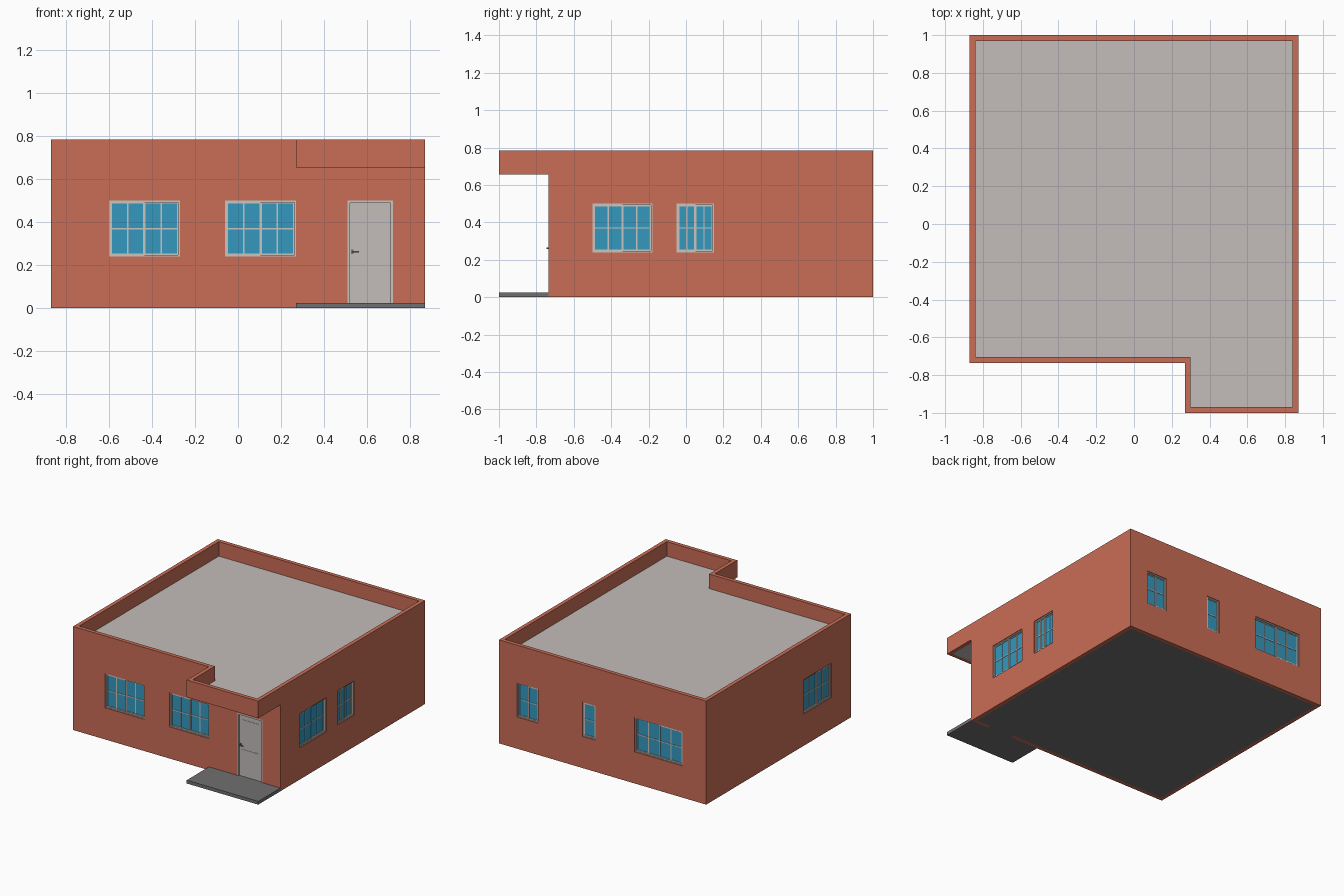
import bpy, bmesh

if "Cube" in bpy.data.objects:
    bpy.data.objects.remove(bpy.data.objects["Cube"])

def material(name, rgb):
    m = bpy.data.materials.new(name)
    m.diffuse_color = (*rgb, 1)
    m.use_nodes = True
    m.node_tree.nodes["Principled BSDF"].inputs["Base Color"].default_value = m.diffuse_color
    return m

BRICK = material("terracotta wall", (0.584, 0.153, 0.093))
PALE = material("pale grey", (0.552, 0.503, 0.497))
FRAME = material("frame white", (0.60, 0.56, 0.53))
GLASS = material("blue glass", (0.034, 0.314, 0.515))
SLAB = material("concrete grey", (0.16, 0.16, 0.16))
METAL = material("handle metal", (0.17, 0.17, 0.17))

X, Y0, Y1, PORCH, T = 0.87, -0.735, 1.0, -1.0, 0.03
PX = 0.27                 # left edge of the porch
TOP, CEIL, DECK, FLOOR = 0.785, 0.655, 0.675, 0.025


def finish(bm, name, mat):
    bmesh.ops.recalc_face_normals(bm, faces=bm.faces)
    me = bpy.data.meshes.new(name)
    bm.to_mesh(me)
    bm.free()
    me.materials.append(mat)
    ob = bpy.data.objects.new(name, me)
    bpy.context.collection.objects.link(ob)
    return ob


def prism(name, outline, z0, z1, mat):
    bm = bmesh.new()
    f = bm.faces.new([bm.verts.new((x, y, z0)) for x, y in outline])
    ext = bmesh.ops.extrude_face_region(bm, geom=[f], use_keep_orig=True)
    for v in ext["geom"]:
        if isinstance(v, bmesh.types.BMVert):
            v.co.z = z1
    return finish(bm, name, mat)


def boxes(name, items, mat):
    """One object from several (corner, corner) boxes."""
    bm = bmesh.new()
    for a, b in items:
        for v in bmesh.ops.create_cube(bm, size=1)["verts"]:
            v.co = [(p + q) / 2 + c * abs(q - p) for p, q, c in zip(a, b, v.co)]
    return finish(bm, name, mat)


# Wall-space point: u along the wall, d depth inward, z height
SIDES = {
    "front": lambda u, d, z: (u, Y0 + d, z),
    "back": lambda u, d, z: (u, Y1 - d, z),
    "right": lambda u, d, z: (X - d, u, z),
    "left": lambda u, d, z: (-X + d, u, z),
}


def on_wall(side, u0, u1, d0, d1, z0, z1):
    return SIDES[side](u0, d0, z0), SIDES[side](u1, d1, z1)


def l_outline(i):
    return [(-X + i, Y0 + i), (PX + i, Y0 + i), (PX + i, PORCH + i),
            (X - i, PORCH + i), (X - i, Y1 - i), (-X + i, Y1 - i)]


def cut(ob, cutter):
    mod = ob.modifiers.new("cut", 'BOOLEAN')
    mod.operation, mod.solver, mod.object = 'DIFFERENCE', 'EXACT', cutter
    bpy.context.view_layer.objects.active = ob
    bpy.ops.object.modifier_apply(modifier=mod.name)
    bpy.data.objects.remove(cutter)


# side, start, end, panes per sash, number of sashes
WINDOWS = [
    ("front", -0.60, -0.27, 2, 2), ("front", -0.06, 0.27, 2, 2),
    ("right", -0.50, -0.18, 2, 2), ("right", -0.05, 0.15, 2, 2),
    ("left", -0.50, -0.17, 2, 2),
    ("back", 0.54, 0.72, 1, 2), ("back", 0.06, 0.17, 1, 1),
    ("back", -0.67, -0.27, 2, 2),
]
WZ0, WZ1 = 0.24, 0.50
D0, D1 = 0.51, 0.72       # door opening

# Walls with parapet: L-shaped block hollowed out
walls = prism("walls", l_outline(0), 0, TOP, BRICK)
cut(walls, boxes("porch_void", [((0.1, -1.2, -1), (1.2, Y0, CEIL))], BRICK))
cut(walls, boxes("room_void", [((-X + T, Y0 + T, -1), (X - T, Y1 - T, 0.66))], BRICK))
cut(walls, prism("parapet_void", l_outline(T), CEIL, 1, BRICK))
openings = [on_wall(s, a, b, -0.05, 0.08, WZ0, WZ1) for s, a, b, _, _ in WINDOWS]
openings.append(on_wall("front", D0, D1, -0.05, 0.08, -0.5, WZ1))
cut(walls, boxes("openings", openings, BRICK))

# Roof deck, also the porch ceiling
prism("roof_deck", l_outline(T), CEIL, DECK, PALE)

# Floor slab running through the doorway to the porch step
prism("floor_and_porch", [
    (-X + T, Y0 + T), (D0, Y0 + T), (D0, Y0), (PX, Y0), (PX, PORCH), (X, PORCH),
    (X, Y0), (D1, Y0), (D1, Y0 + T), (X - T, Y0 + T), (X - T, Y1 - T), (-X + T, Y1 - T)],
    0, FLOOR, SLAB)


def ring(side, a, b, z0, z1, w, d0, d1):
    """Rectangular frame made of four bars."""
    return [on_wall(side, a, a + w, d0, d1, z0, z1),
            on_wall(side, b - w, b, d0, d1, z0, z1),
            on_wall(side, a + w, b - w, d0, d1, z0, z0 + w),
            on_wall(side, a + w, b - w, d0, d1, z1 - w, z1)]


# Sliding windows: outer frame, sashes with glazing bars, glass
for n, (side, a, b, cols, sashes) in enumerate(WINDOWS, 1):
    w, bar = 0.008, 0.007
    parts = ring(side, a, b, WZ0, WZ1, w, 0.006, T)
    panes = []
    step = (b - a - 2 * w) / sashes
    zm = (WZ0 + WZ1) / 2
    for s in range(sashes):
        u0 = a + w + s * step
        u1 = u0 + step
        d = 0.010 + 0.005 * s
        parts += ring(side, u0, u1, WZ0 + w, WZ1 - w, 0.006, d, d + 0.008)
        parts.append(on_wall(side, u0 + 0.006, u1 - 0.006, d + 0.001, d + 0.007,
                             zm - bar / 2, zm + bar / 2))
        for c in range(1, cols):
            um = u0 + step * c / cols
            parts.append(on_wall(side, um - bar / 2, um + bar / 2, d + 0.0015, d + 0.006,
                                 WZ0 + w, WZ1 - w))
        panes.append(on_wall(side, u0, u1, d + 0.004, d + 0.005, WZ0 + w, WZ1 - w))
    boxes(f"{side}_window_frame_{n}", parts, FRAME)
    boxes(f"{side}_window_glass_{n}", panes, GLASS)

# Door: frame, leaf with raised rails, lever handle
boxes("door_frame", [
    on_wall("front", D0, D0 + 0.01, 0, T, FLOOR, WZ1),
    on_wall("front", D1 - 0.01, D1, 0, T, FLOOR, WZ1),
    on_wall("front", D0 + 0.01, D1 - 0.01, 0, T, WZ1 - 0.01, WZ1)], FRAME)
boxes("door_leaf", [on_wall("front", D0 + 0.01, D1 - 0.01, 0.008, 0.024, FLOOR, WZ1 - 0.01)], PALE)
boxes("door_panels", [
    on_wall("front", D0 + 0.035, D1 - 0.035, 0.006, 0.009, z0, z1)
    for z0, z1 in ((0.06, 0.23), (0.29, 0.455))], PALE)
boxes("door_handle", [
    on_wall("front", 0.525, 0.537, 0.003, 0.009, 0.252, 0.272),
    on_wall("front", 0.529, 0.535, -0.008, 0.004, 0.259, 0.265),
    on_wall("front", 0.529, 0.563, -0.011, -0.006, 0.259, 0.265)], METAL)
